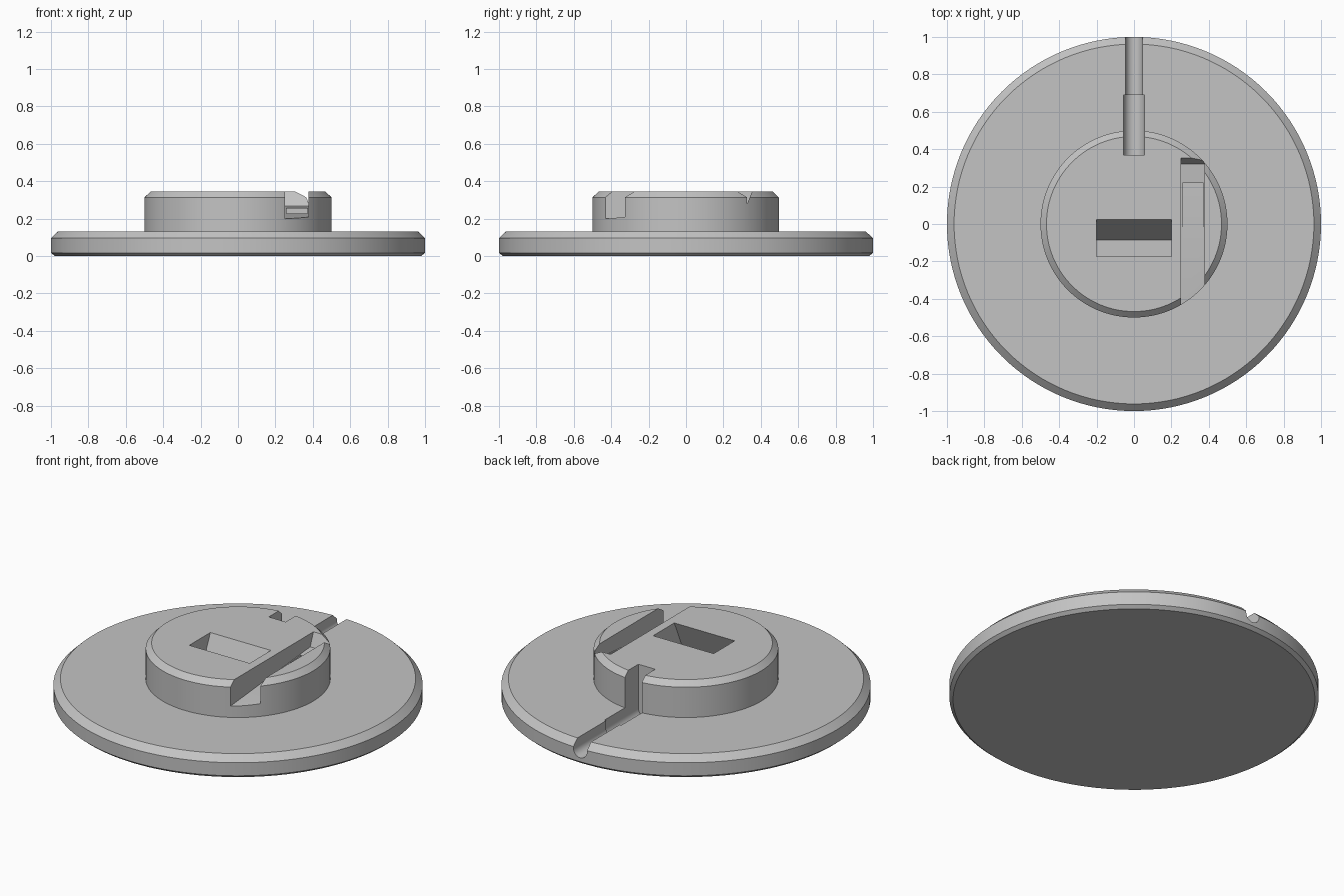
import bpy, bmesh, math

if "Cube" in bpy.data.objects:
    bpy.data.objects.remove(bpy.data.objects["Cube"])

grey = bpy.data.materials.new("plain grey")
grey.use_nodes = True
colour = (0.55, 0.55, 0.55, 1)
grey.diffuse_color = colour
grey.node_tree.nodes["Principled BSDF"].inputs["Base Color"].default_value = colour


def finish(name, bm):
    bmesh.ops.recalc_face_normals(bm, faces=bm.faces)
    mesh = bpy.data.meshes.new(name)
    bm.to_mesh(mesh)
    bm.free()
    mesh.materials.append(grey)
    ob = bpy.data.objects.new(name, mesh)
    bpy.context.collection.objects.link(ob)
    return ob


def lathe(name, profile, sides=128):
    """Solid of revolution from (radius, z) points, capped at both ends."""
    bm = bmesh.new()
    rings = []
    for r, z in profile:
        angles = [math.tau * i / sides for i in range(sides)]
        rings.append([bm.verts.new((r * math.cos(a), r * math.sin(a), z)) for a in angles])
    for low, high in zip(rings, rings[1:]):
        for i in range(sides):
            j = (i + 1) % sides
            bm.faces.new((low[i], low[j], high[j], high[i]))
    bm.faces.new(rings[0])
    bm.faces.new(rings[-1])
    return finish(name, bm)


def prism(name, points, offset):
    """Extrude a closed planar outline of 3D points along an offset."""
    bm = bmesh.new()
    face = bm.faces.new([bm.verts.new(p) for p in points])
    result = bmesh.ops.extrude_face_region(bm, geom=[face])
    verts = [v for v in result["geom"] if isinstance(v, bmesh.types.BMVert)]
    bmesh.ops.translate(bm, verts=verts, vec=offset)
    return finish(name, bm)


def side_cut(name, x0, x1, outline):
    return prism(name, [(x0, y, z) for y, z in outline], (x1 - x0, 0, 0))


def channel(name, radius, y0, y1, top, centre=0.085, steps=16):
    """Round-bottomed channel running along y."""
    arc = [math.pi + math.pi * i / steps for i in range(steps + 1)]
    points = [(radius * math.cos(a), y0, centre + radius * math.sin(a)) for a in arc]
    points += [(radius, y0, top), (-radius, y0, top)]
    return prism(name, points, (0, y1 - y0, 0))


# Chamfered flange with a raised hub
body = lathe("flanged_hub", [
    (0.98, 0), (1, 0.017), (1, 0.095), (0.962, 0.132),
    (0.5, 0.132), (0.5, 0.313), (0.468, 0.344)])

cutters = [
    # Leaning pocket in the middle of the hub
    side_cut("centre_pocket_cutter", -0.2, 0.2,
             [(0.047, 0.394), (-0.085, 0.095), (-0.285, 0.095), (-0.153, 0.394)]),
    # Sloping side slot, open at the front
    side_cut("side_slot_cutter", 0.252, 0.378,
             [(-0.6, 0.184), (0.322, 0.266), (0.375, 0.4), (-0.6, 0.4)]),
    # Level recess in the slot floor
    side_cut("slot_recess_cutter", 0.258, 0.372,
             [(-0.135, 0.228), (0.22, 0.228), (0.22, 0.3), (-0.135, 0.3)]),
    # Stepped radial channel at the back
    channel("wide_channel_cutter", 0.056, 0.37, 0.69, 0.5),
    channel("rim_channel_cutter", 0.045, 0.6, 1.1, 0.4),
]

bpy.context.view_layer.objects.active = body
for ob in cutters:
    cut = body.modifiers.new(ob.name, "BOOLEAN")
    cut.operation = "DIFFERENCE"
    cut.solver = "EXACT"
    cut.object = ob
    bpy.ops.object.modifier_apply(modifier=cut.name)
    bpy.data.objects.remove(ob)

# Smooth round walls, crisp machined edges
bpy.ops.object.select_all(action="DESELECT")
body.select_set(True)
bpy.ops.object.shade_smooth_by_angle(angle=math.radians(20))
